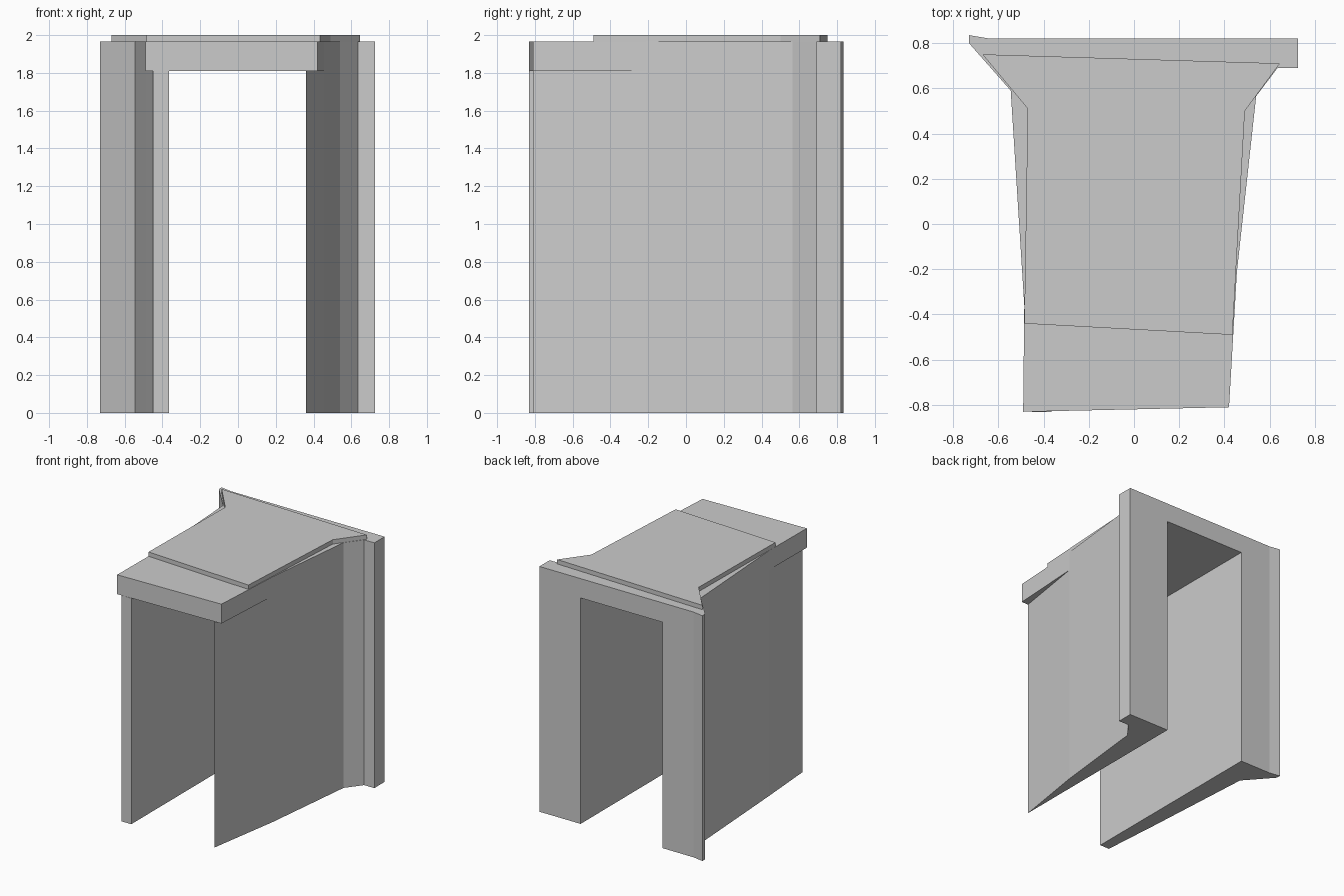
import bpy, bmesh

if "Cube" in bpy.data.objects:
    bpy.data.objects.remove(bpy.data.objects["Cube"])


def prism(name, outline, z0, z1):
    """Extrude a counter-clockwise plan outline between two heights."""
    bm = bmesh.new()
    base = bm.faces.new([bm.verts.new((x, y, z0)) for x, y in outline])
    top = bmesh.ops.extrude_face_region(bm, geom=[base])
    verts = [g for g in top["geom"] if isinstance(g, bmesh.types.BMVert)]
    bmesh.ops.translate(bm, verts=verts, vec=(0, 0, z1 - z0))
    bmesh.ops.recalc_face_normals(bm, faces=bm.faces)
    mesh = bpy.data.meshes.new(name)
    bm.to_mesh(mesh)
    bm.free()
    obj = bpy.data.objects.new(name, mesh)
    bpy.context.collection.objects.link(obj)
    return obj


def absorb(target, part):
    """Union a part into the target so no hidden inner faces remain."""
    mod = target.modifiers.new("union", "BOOLEAN")
    mod.operation = "UNION"
    mod.solver = "EXACT"
    mod.object = part
    bpy.context.view_layer.objects.active = target
    bpy.ops.object.modifier_apply(modifier=mod.name)
    bpy.data.objects.remove(part)


LINTEL_Z, ROOF_Z, TOP_Z = 1.81, 1.965, 2.0

# Outer wall edges in plan, shared by the walls and the roof
right_edge = [(0.455, -0.21), (0.54, 0.565), (0.635, 0.69),
              (0.725, 0.69), (0.725, 0.82)]
left_edge = [(-0.64, 0.82), (-0.73, 0.835), (-0.73, 0.80),
             (-0.545, 0.59), (-0.485, -0.36)]

# Roof block over the passage, overhanging the front of the walls
passage = prism("passage_frame",
                [(-0.49, -0.83), (0.42, -0.81)] + right_edge + left_edge,
                LINTEL_Z, ROOF_Z)

# Tapering side walls with a flange at the back
right_wall = prism("right_wall",
                   [(0.36, -0.81)] + right_edge + [(0.36, 0.82)], 0, LINTEL_Z)
left_wall = prism("left_wall",
                  [(-0.365, -0.83), (-0.365, 0.82)] + left_edge
                  + [(-0.45, -0.83)], 0, LINTEL_Z)

# Thin raised slab on the roof
roof_slab = prism("roof_slab",
                  [(-0.485, -0.44), (0.435, -0.49), (0.49, 0.50),
                   (0.645, 0.71), (-0.67, 0.75), (-0.47, 0.51)],
                  ROOF_Z, TOP_Z)

for part in (right_wall, left_wall, roof_slab):
    absorb(passage, part)
